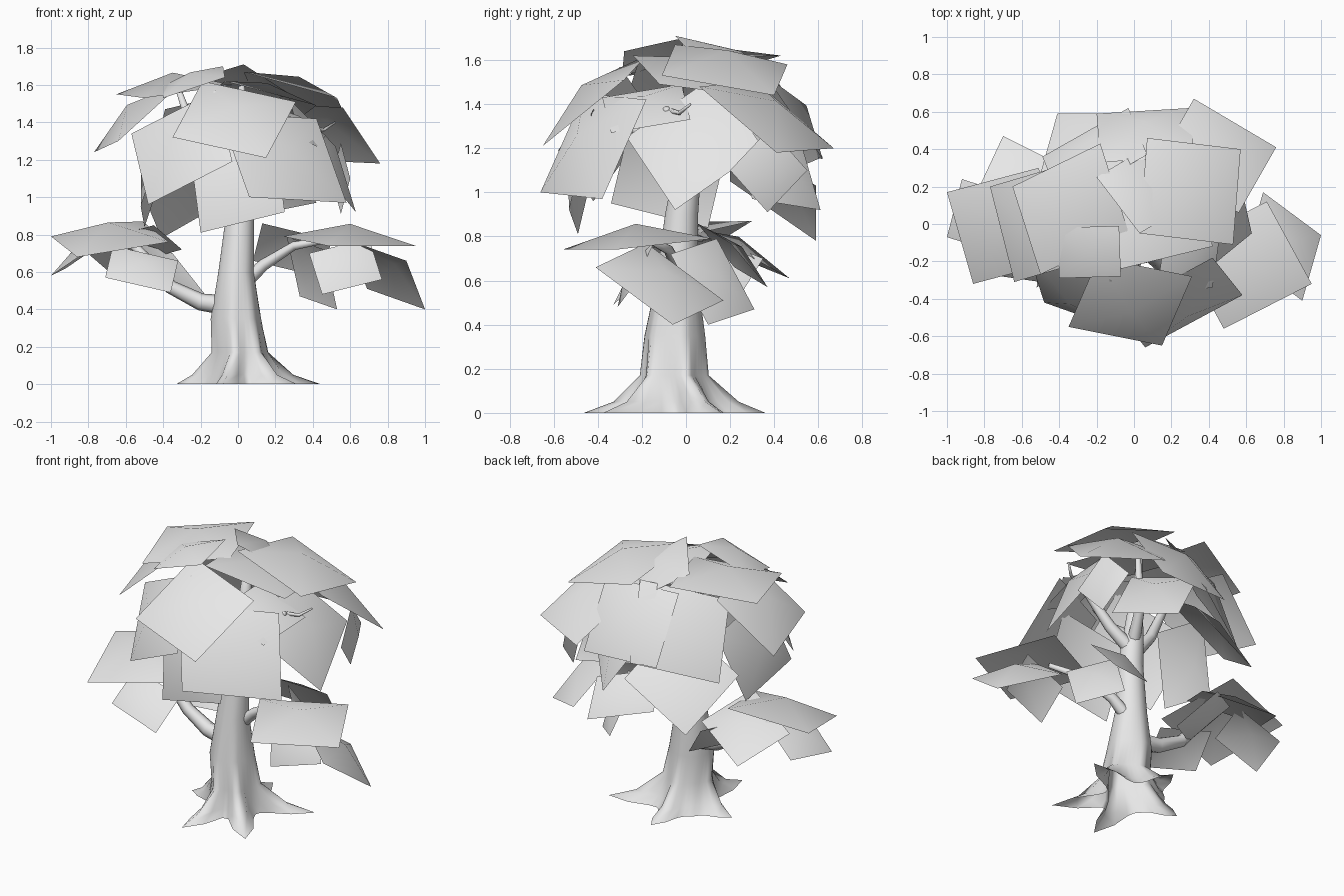
import bpy, bmesh, math
from mathutils import Vector

cube = bpy.data.objects.get("Cube")
if cube:
    bpy.data.objects.remove(cube, do_unlink=True)


def make_material(name, color):
    material = bpy.data.materials.new(name)
    material.use_nodes = True
    material.diffuse_color = color
    material.node_tree.nodes["Principled BSDF"].inputs["Base Color"].default_value = color
    return material


pale_grey = make_material("pale_grey", (.8, .8, .8, 1))
tree_heart = Vector((0, 0, .6))


def add_object(name, bm):
    mesh = bpy.data.meshes.new(name)
    bm.to_mesh(mesh)
    bm.free()
    mesh.materials.append(pale_grey)
    for polygon in mesh.polygons:
        polygon.use_smooth = True
    obj = bpy.data.objects.new(name, mesh)
    bpy.context.collection.objects.link(obj)
    return obj


def leaf_card(name, corner, first_neighbour, second_neighbour):
    """Foliage sheet spanned by a corner and its two neighbours, its middle puffed outward."""
    a, b, d = Vector(corner), Vector(first_neighbour), Vector(second_neighbour)
    bm = bmesh.new()
    face = bm.faces.new([bm.verts.new(p) for p in (a, b, b + d - a, d)])
    face.normal_update()
    if face.normal.dot(face.calc_center_median() - tree_heart) < 0:
        face.normal_flip()
    puff = face.normal * math.sqrt(face.calc_area()) * .18
    middle = bmesh.ops.poke(bm, faces=[face])["verts"][0]
    middle.co += puff
    return add_object(name, bm)


def loft(name, rings):
    """Skin a list of equal rings of points and close the last ring."""
    bm = bmesh.new()
    rows = [[bm.verts.new(p) for p in ring] for ring in rings]
    count = len(rows[0])
    for low, high in zip(rows, rows[1:]):
        for i in range(count):
            j = (i + 1) % count
            bm.faces.new((low[i], low[j], high[j], high[i]))
    bm.faces.new(rows[-1])
    bmesh.ops.recalc_face_normals(bm, faces=bm.faces)
    return add_object(name, bm)


def branch(name, start_radius, end_radius, *points, sides=8):
    """Tapered limb along a short path."""
    path = [Vector(p) for p in points]
    rings = []
    for i, point in enumerate(path):
        heading = path[min(i + 1, len(path) - 1)] - path[max(i - 1, 0)]
        turn = heading.to_track_quat('Z', 'Y')
        radius = start_radius + (end_radius - start_radius) * i / (len(path) - 1)
        ring = []
        for k in range(sides):
            angle = math.tau * k / sides
            ring.append(point + turn @ Vector((radius * math.cos(angle), radius * math.sin(angle), 0)))
        rings.append(ring)
    return loft(name, rings)


# Trunk with flared pointed roots: (direction in degrees, reach)
roots = ((20, .47), (90, .36), (180, .33), (260, .47), (310, .49))


def trunk_ring(height, center_x, center_y, radius, flare, sides=36):
    ring = []
    for k in range(sides):
        angle = math.tau * k / sides
        reach = radius
        for degrees, length in roots:
            gap = abs((angle - math.radians(degrees) + math.pi) % math.tau - math.pi)
            reach += flare * max(0, 1 - gap / .4) * (length - radius)
        ring.append((center_x + reach * math.cos(angle), center_y + reach * math.sin(angle), height))
    return ring


trunk_profile = (
    (0, 0, 0, .18, 1),
    (.05, 0, -.02, .16, .5),
    (.17, .01, -.05, .135, .08),
    (.35, -.01, -.05, .13, .03),
    (.6, -.01, -.04, .095, 0),
    (.9, .01, -.02, .075, 0),
    (1.05, .01, 0, .065, 0),
    (1.3, .02, .04, .04, 0),
    (1.6, .02, .08, .015, 0),
)
loft("trunk", [trunk_ring(*level) for level in trunk_profile])

# Limbs
branch("lower_right_limb", .055, .02, (-.05, -.03, .42), (-.2, -.02, .44), (-.36, 0, .52), (-.5, 0, .68), (-.6, .02, .79))
branch("lower_left_limb", .04, .015, (.04, -.02, .55), (.14, -.03, .64), (.3, -.08, .74), (.52, -.16, .78))
branch("upper_right_limb", .045, .015, (0, 0, .98), (-.14, -.02, 1.15), (-.25, -.03, 1.38), (-.32, -.03, 1.58))
branch("upper_left_limb", .045, .015, (.02, 0, 1), (.16, -.03, 1.12), (.3, -.06, 1.3), (.4, -.09, 1.38))
branch("upper_back_limb", .04, .015, (.02, .02, 1.05), (.1, .18, 1.2), (.22, .3, 1.42))
branch("upper_front_limb", .035, .012, (.01, -.02, 1.1), (0, -.2, 1.25), (.02, -.34, 1.42))
branch("left_twig", .014, .006, (.38, -.08, 1.37), (.46, -.03, 1.36), (.52, .02, 1.4), sides=5)

# Top foliage
top = "top_leaf_card"
leaf_card(top, (.03, -.05, 1.67), (.53, -.11, 1.53), (.07, .46, 1.58))
leaf_card(top, (.32, .67, 1.2), (.76, .41, 1.18), (.12, .32, 1.5))
leaf_card(top, (-.65, .2, 1.55), (-.5, -.27, 1.53), (-.18, .43, 1.62))
leaf_card(top, (-.08, -.01, 1.7), (-.07, -.28, 1.64), (-.41, -.02, 1.59))
leaf_card(top, (.03, -.05, 1.71), (-.2, .25, 1.64), (.28, .1, 1.55))
leaf_card(top, (-.07, -.24, 1.62), (.42, -.12, 1.49), (-.15, .22, 1.56))

# Front foliage
front = "front_leaf_card"
leaf_card(front, (-.35, -.55, 1.32), (.15, -.65, 1.21), (-.19, -.18, 1.62))
leaf_card(front, (-.48, -.42, .96), (-.03, -.58, 1.19), (-.57, -.14, 1.34))
leaf_card(front, (-.2, -.49, .81), (.25, -.53, .92), (-.26, -.38, 1.27))
leaf_card(front, (.06, -.66, 1), (.58, -.38, .97), (-.1, -.46, 1.45))

# Side foliage
side = "side_leaf_card"
leaf_card(side, (-.77, .2, 1.24), (-.64, -.31, 1.3), (-.43, .3, 1.55))
leaf_card(side, (-.5, .1, .84), (-.52, -.34, .95), (-.36, .2, 1.26))
leaf_card(side, (.63, -.05, .92), (.36, -.27, 1.25), (.54, .35, 1.2))
leaf_card(side, (.55, .37, .91), (.5, .55, 1.1), (.6, .2, 1.1))
leaf_card(side, (.12, -.38, 1.43), (.42, -.34, 1.27), (.17, -.02, 1.49))

# Back foliage
back = "back_leaf_card"
leaf_card(back, (-.03, .62, 1.16), (-.49, .36, 1.05), (.07, .37, 1.58))
leaf_card(back, (-.41, .59, .78), (.03, .59, 1.03), (-.52, .2, 1.05))
leaf_card(back, (.3, .62, 1.15), (-.2, .59, 1.16), (.32, .36, 1.53))
leaf_card(back, (.17, .61, .92), (.42, .3, .97), (-.07, .5, 1.3))

# Foliage around the lower left limb
lower_left = "lower_left_leaf_card"
leaf_card(lower_left, (.48, -.56, .74), (.95, -.32, .74), (.24, -.12, .79))
leaf_card(lower_left, (1, -.06, .4), (.9, -.41, .66), (.69, .17, .51))
leaf_card(lower_left, (.45, -.31, .48), (.77, -.25, .56), (.38, -.2, .7))
leaf_card(lower_left, (.53, .1, .4), (.33, .31, .47), (.46, -.07, .72))
leaf_card(lower_left, (.13, .05, .86), (.08, .22, .66), (.5, .2, .77))

# Foliage around the lower right limb
lower_right = "lower_right_leaf_card"
leaf_card(lower_right, (-1, .17, .79), (-.86, -.32, .68), (-.51, .3, .87))
leaf_card(lower_right, (-1, -.07, .58), (-.92, .24, .62), (-.75, -.15, .75))
leaf_card(lower_right, (-.36, -.33, .49), (-.71, -.28, .57), (-.32, -.14, .66))
leaf_card(lower_right, (-.7, .47, .61), (-.3, .27, .72), (-.85, .15, .74))
leaf_card(lower_right, (-.16, .2, .46), (-.35, .35, .7), (-.42, .0, .54))
